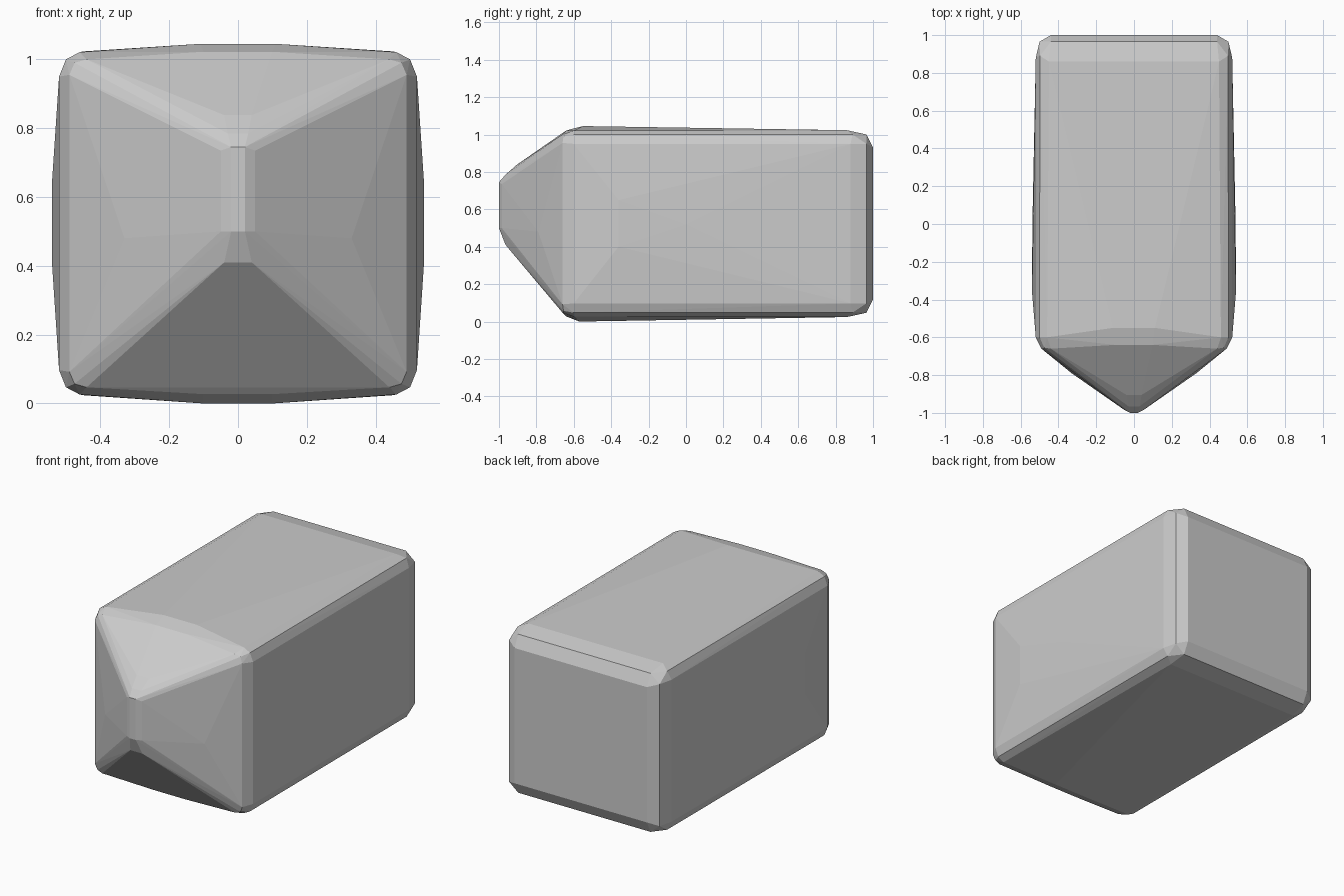
import bpy, bmesh, math

if "Cube" in bpy.data.objects:
    bpy.data.objects.remove(bpy.data.objects["Cube"])

H = 1.047  # overall height, used to reflect top corners to the bottom

# Rounded corners (right side, top); reflected to all four edges
corners = [
    # back corner
    (.44, 1, .93), (.50, .965, .95), (.44, .965, 1.0), (.52, .88, .95),
    (.45, .86, 1.023), (.498, .89, 1.0),
    # front corner of the body
    (.52, -.60, .95), (.46, -.60, 1.021), (.50, -.60, 1.0),
    (.49, -.66, .955), (.44, -.66, 1.0), (.475, -.655, .99),
]
pts = corners + [(x, y, H - z) for x, y, z in corners]

# Gentle bulge of the sides, roof and floor
pts += [(.54, -.36, .40), (.54, -.36, .65), (.538, 0, .52),
        (.11, -.55, 1.045), (.10, -.57, 0), (.10, -.64, 1.022), (.10, -.64, .027)]

# Wedge nose: narrow vertical ridge with sloped top and bottom
pts += [(.02, -1, .50), (.02, -1, .745), (.05, -.985, .50), (.05, -.985, .735),
        (.04, -.905, .838), (.03, -.965, .785), (.04, -.965, .41),
        (.08, -.87, .30), (.33, -.79, .48)]

# Mirror and wrap in one convex skin
bm = bmesh.new()
for x, y, z in pts:
    for s in (-1, 1):
        bm.verts.new((s * x, y, z))
hull = bmesh.ops.convex_hull(bm, input=bm.verts[:])
loose = [v for v in bm.verts if not v.link_faces]
bmesh.ops.delete(bm, geom=loose, context='VERTS')
bmesh.ops.dissolve_limit(bm, angle_limit=math.radians(1),
                         verts=bm.verts[:], edges=bm.edges[:])
bmesh.ops.recalc_face_normals(bm, faces=bm.faces[:])

mesh = bpy.data.meshes.new("wedge_nosed_block")
bm.to_mesh(mesh)
bm.free()
block = bpy.data.objects.new("wedge_nosed_block", mesh)
bpy.context.collection.objects.link(block)
